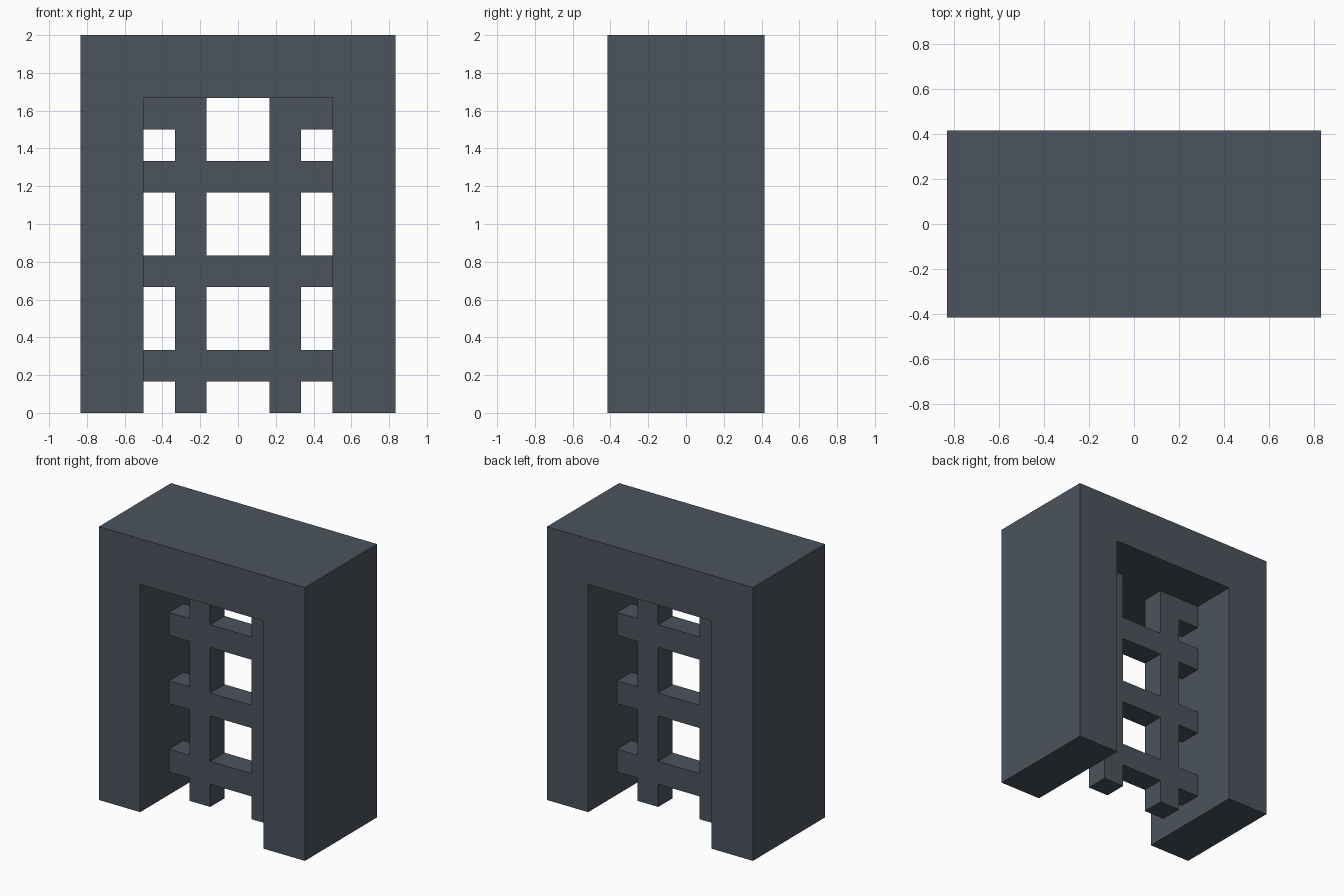
import bpy
import bmesh
from mathutils import Vector

cube = bpy.data.objects.get("Cube")
if cube:
    bpy.data.objects.remove(cube, do_unlink=True)

U = 1 / 6  # lattice unit: every dimension is a multiple of it

iron = bpy.data.materials.new("dark slate")
iron.use_nodes = True
color = (0.07, 0.087, 0.107, 1)
iron.diffuse_color = color
iron.node_tree.nodes["Principled BSDF"].inputs["Base Color"].default_value = color


def extrude_cells(name, xs, zs, filled, depth):
    """Fill chosen cells of an x-z lattice and extrude them along y."""
    bm = bmesh.new()
    for i in range(len(xs) - 1):
        for j in range(len(zs) - 1):
            if filled(i, j):
                corners = [(xs[i], zs[j]), (xs[i + 1], zs[j]),
                           (xs[i + 1], zs[j + 1]), (xs[i], zs[j + 1])]
                bm.faces.new([bm.verts.new((x * U, -depth / 2 * U, z * U))
                              for x, z in corners])
    bmesh.ops.remove_doubles(bm, verts=bm.verts, dist=0.001)
    result = bmesh.ops.extrude_face_region(bm, geom=bm.faces[:], use_keep_orig=True)
    moved = [v for v in result["geom"] if isinstance(v, bmesh.types.BMVert)]
    bmesh.ops.translate(bm, verts=moved, vec=Vector((0, depth * U, 0)))
    bmesh.ops.recalc_face_normals(bm, faces=bm.faces)
    mesh = bpy.data.meshes.new(name)
    bm.to_mesh(mesh)
    bm.free()
    mesh.materials.append(iron)
    obj = bpy.data.objects.new(name, mesh)
    bpy.context.collection.objects.link(obj)
    return obj


# Thick doorway frame: two posts and a lintel
extrude_cells("frame", [-5, -3, 3, 5], [0, 10, 12],
              lambda i, j: i != 1 or j == 1, 5)

# Thin gate: two uprights, three crossbars and short stubs under the lintel
rows = [0, 1, 2, 4, 5, 7, 8, 9, 10]
crossbars = (1, 3, 5)
top_row = len(rows) - 2
extrude_cells("gate", [-3, -2, -1, 1, 2, 3], rows,
              lambda i, j: i in (1, 3) or j in crossbars or (j == top_row and i != 2), 1)
